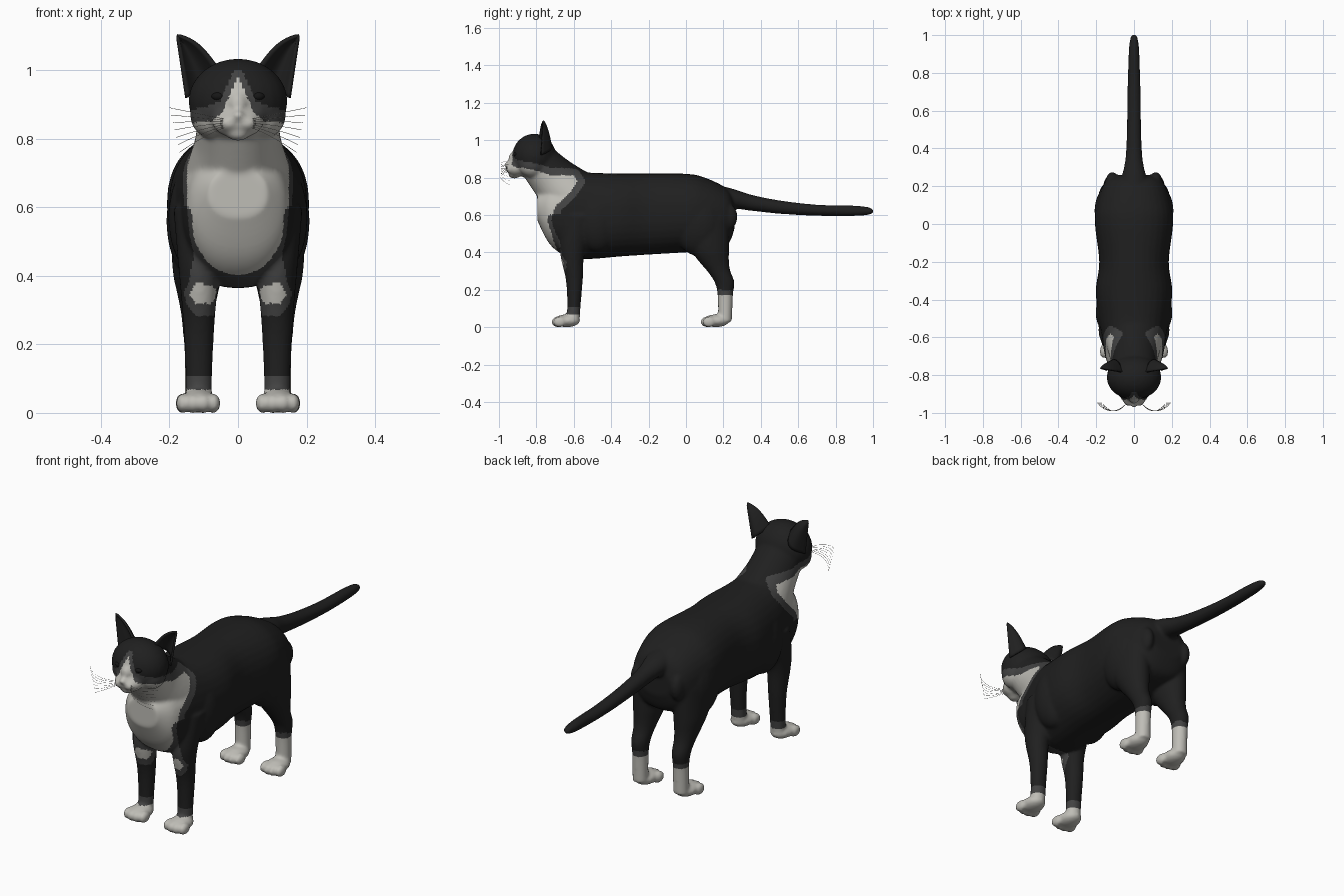
import bpy, bmesh, math
from mathutils import Vector, Matrix

cube = bpy.data.objects.get("Cube")
if cube:
    bpy.data.objects.remove(cube, do_unlink=True)


def material(name, rgb):
    m = bpy.data.materials.new(name)
    m.use_nodes = True
    m.diffuse_color = (*rgb, 1)
    bsdf = m.node_tree.nodes["Principled BSDF"]
    bsdf.inputs["Base Color"].default_value = (*rgb, 1)
    bsdf.inputs["Roughness"].default_value = 0.8
    return m


BLACK = material("black_fur", (0.014, 0.014, 0.014))
GREY = material("grey_fur", (0.055, 0.055, 0.055))
WHITE = material("white_fur", (0.52, 0.51, 0.47))
EYE = material("dark_eye", (0.008, 0.008, 0.008))


def add_object(name, data, *mats):
    ob = bpy.data.objects.new(name, data)
    bpy.context.collection.objects.link(ob)
    for m in mats:
        data.materials.append(m)
    return ob


def resample(rows, n=5):
    """Catmull-Rom through rows of numbers."""
    out = []
    pts = [Vector(r) for r in rows]
    for i in range(len(pts) - 1):
        a, b, c, d = (pts[max(0, min(k, len(pts) - 1))] for k in range(i - 1, i + 3))
        for j in range(n):
            t = j / n
            out.append(b + (c - a) * t / 2 + (a * 2 - b * 5 + c * 4 - d) * (t * t / 2)
                       + (b * 3 - a - c * 3 + d) * (t ** 3 / 2))
    return out + [pts[-1]]


def tube(bm, rows, axis, x=0, power=1.0, sides=32):
    """Closed loft: rows are (y, z, half width, half depth), rings face the axis."""
    depth = Vector(axis).normalized().cross(Vector((1, 0, 0)))
    rings = []
    for y, z, rx, rd in resample(rows):
        ring = []
        for k in range(sides):
            a = math.tau * k / sides
            c, s = (math.copysign(abs(f) ** power, f) for f in (math.cos(a), math.sin(a)))
            ring.append(bm.verts.new(Vector((x + rx * c, y, z)) + depth * rd * s))
        rings.append(ring)
    for r, q in zip(rings, rings[1:]):
        for k in range(sides):
            m = (k + 1) % sides
            bm.faces.new((r[k], r[m], q[m], q[k]))
    bm.faces.new(rings[0][::-1])
    bm.faces.new(rings[-1])


def ball(bm, centre, radii):
    bmesh.ops.create_uvsphere(bm, u_segments=24, v_segments=16, radius=1,
                              matrix=Matrix.Translation(centre) @ Matrix.Diagonal((*radii, 1)))


bm = bmesh.new()
# Torso, neck and tail
tube(bm, [(.26, .6, .09, .07), (.22, .59, .155, .15), (.1, .605, .198, .195),
          (0, .61, .207, .21), (-.2, .605, .184, .217), (-.35, .6, .202, .222),
          (-.5, .595, .188, .23), (-.6, .6, .17, .232), (-.68, .59, .157, .19),
          (-.74, .605, .137, .145), (-.795, .64, .085, .07)], (0, 1, 0), power=.88)
tube(bm, [(-.53, .65, .165, .18), (-.62, .71, .15, .155), (-.71, .795, .125, .127),
          (-.78, .87, .12, .11)], (0, -1, 1))
tube(bm, [(.12, .68, .1, .09), (.25, .685, .065, .055), (.35, .665, .045, .043),
          (.5, .642, .038, .036), (.7, .625, .035, .03), (.9, .622, .029, .028),
          (.98, .621, .021, .02), (1.003, .62, .009, .008)], (0, 1, 0))

# Skull, nose bridge, muzzle and chin
ball(bm, (0, -.812, .91), (.145, .118, .124))
ball(bm, (0, -.9, .9), (.036, .05, .045))
ball(bm, (0, -.905, .85), (.075, .052, .048))
ball(bm, (0, -.957, .869), (.018, .016, .014))
ball(bm, (0, -.918, .818), (.036, .032, .024))

for s in (-1, 1):
    # Cheeks and whisker pads
    ball(bm, (s * .07, -.82, .87), (.07, .075, .07))
    ball(bm, (s * .026, -.932, .846), (.032, .032, .026))
    # Shoulder, haunch and seat bone
    ball(bm, (s * .115, -.47, .57), (.088, .12, .17))
    ball(bm, (s * .115, .07, .56), (.094, .14, .18))
    ball(bm, (s * .115, .225, .59), (.035, .05, .07))
    # Front leg
    tube(bm, [(-.56, .6, .075, .09), (-.6, .45, .062, .075), (-.607, .36, .054, .06),
              (-.597, .25, .045, .045), (-.599, .12, .039, .036), (-.605, .03, .038, .036)],
         (0, 0, 1), s * .114)
    # Hind leg
    tube(bm, [(.08, .58, .08, .15), (.125, .42, .073, .105), (.15, .35, .06, .08),
              (.175, .3, .05, .062), (.206, .24, .043, .053), (.21, .17, .038, .041),
              (.209, .03, .038, .037)], (0, 0, 1), s * .118)
    # Paws with four toes
    for px, py in ((.116, -.638), (.118, .16)):
        ball(bm, (s * px, py, .034), (.054, .072, .034))
        for k in (-1.5, -.5, .5, 1.5):
            ball(bm, (s * px + k * .03, py - .052 + abs(k) * .01, .028), (.02, .036, .029))

bmesh.ops.recalc_face_normals(bm, faces=bm.faces)
mesh = bpy.data.meshes.new("cat_body")
bm.to_mesh(mesh)
bm.free()

# Fuse the parts into one smooth skin
body = add_object("cat_body", mesh)
fuse = body.modifiers.new("fuse", 'REMESH')
fuse.mode = 'VOXEL'
fuse.voxel_size = .008
soften = body.modifiers.new("soften", 'SMOOTH')
soften.factor = .5
soften.iterations = 7
skin = bpy.data.meshes.new_from_object(body.evaluated_get(bpy.context.evaluated_depsgraph_get()))
body.modifiers.clear()
body.data = skin
skin.name = "cat_skin"
skin.materials.clear()
for m in (BLACK, GREY, WHITE):
    skin.materials.append(m)

# Side outline of the white bib, as (y, z)
BIB = [Vector(p) for p in (
    (-1.1, .885), (-.94, .875), (-.915, .857), (-.82, .842), (-.73, .815), (-.6, .81),
    (-.58, .78), (-.62, .72), (-.695, .65), (-.727, .57), (-.71, .465), (-.675, .38),
    (-.62, .355), (-.64, .32), (-1.1, .32))]


def bib_distance(p):
    inside, best = False, 9.0
    for a, b in zip(BIB, BIB[1:] + BIB[:1]):
        d = b - a
        t = max(0, min(1, (p - a).dot(d) / d.length_squared))
        best = min(best, (p - a - d * t).length)
        if (a.y > p.y) != (b.y > p.y) and p.x < a.x + d.x * (p.y - a.y) / d.y:
            inside = not inside
    return -best if inside else best


def fur(c):
    """0 black, 1 grey, 2 white."""
    x, y, z = abs(c.x), c.y, c.z
    if z < .25:                                   # socks
        white, grey = (.17, .2) if y > -.2 else (.068, .105)
        return 2 if z < white else 1 if z < grey else 0
    if y > -.45:
        return 0
    d = bib_distance(Vector((y, z)))
    if z < .6:
        d += max(0, x - .125) * 1.5
    if y < -.84 and .86 < z < 1:                  # blaze between the eyes
        d = min(d, (x - (.98 - z) * .45) * 1.8)
    return 2 if d < 0 else 1 if d < .038 else 0


for f in skin.polygons:
    f.material_index = fur(f.center)
skin.shade_smooth()

for s, side in ((1, "left"), (-1, "right")):
    # Cupped ear
    bm = bmesh.new()
    inner, outer = Vector((.055, -.785, 1.0)), Vector((.15, -.775, .92))
    tip = Vector((.177, -.765, 1.103))
    rows = []
    for i in range(13):
        t = i / 12
        a, b = inner.lerp(tip, t), outer.lerp(tip, t)
        row = []
        for j in range(13):
            u = j / 12
            p = a.lerp(b, u)
            p.y += .06 * (1 - t) ** .8 * math.sin(math.pi * u)
            p.z += .022 * math.sin(math.pi * t) * (1 - u)
            p.x *= s
            row.append(bm.verts.new(p))
        rows.append(row)
    for r, q in zip(rows, rows[1:]):
        for j in range(12):
            bm.faces.new((r[j], r[j + 1], q[j + 1], q[j]))
    bmesh.ops.remove_doubles(bm, verts=bm.verts, dist=.0005)
    bmesh.ops.recalc_face_normals(bm, faces=bm.faces)
    mesh = bpy.data.meshes.new("ear_" + side)
    bm.to_mesh(mesh)
    bm.free()
    mesh.shade_smooth()
    ear = add_object("ear_" + side, mesh, BLACK)
    shell = ear.modifiers.new("thickness", 'SOLIDIFY')
    shell.thickness = .01
    shell.offset = 0

    # Eye
    bm = bmesh.new()
    ball(bm, (s * .056, -.905, .924), (.022, .018, .014))
    mesh = bpy.data.meshes.new("eye_" + side)
    bm.to_mesh(mesh)
    bm.free()
    mesh.shade_smooth()
    add_object("eye_" + side, mesh, EYE)

    # Whiskers
    curve = bpy.data.curves.new("whiskers_" + side, 'CURVE')
    curve.dimensions = '3D'
    curve.bevel_depth = .0007
    curve.bevel_resolution = 0
    for k in range(7):
        f = k / 6
        spline = curve.splines.new('POLY')
        spline.points.add(8)
        for i, p in enumerate(spline.points):
            t = i / 8
            p.co = (s * (.04 + (.16 - .03 * f) * t), -.95 - .17 * t * (1 - t) + .005 * t,
                    .858 - .025 * f + t * (.033 - .085 * f) - .02 * f * t * t, 1)
    add_object("whiskers_" + side, curve, WHITE)
